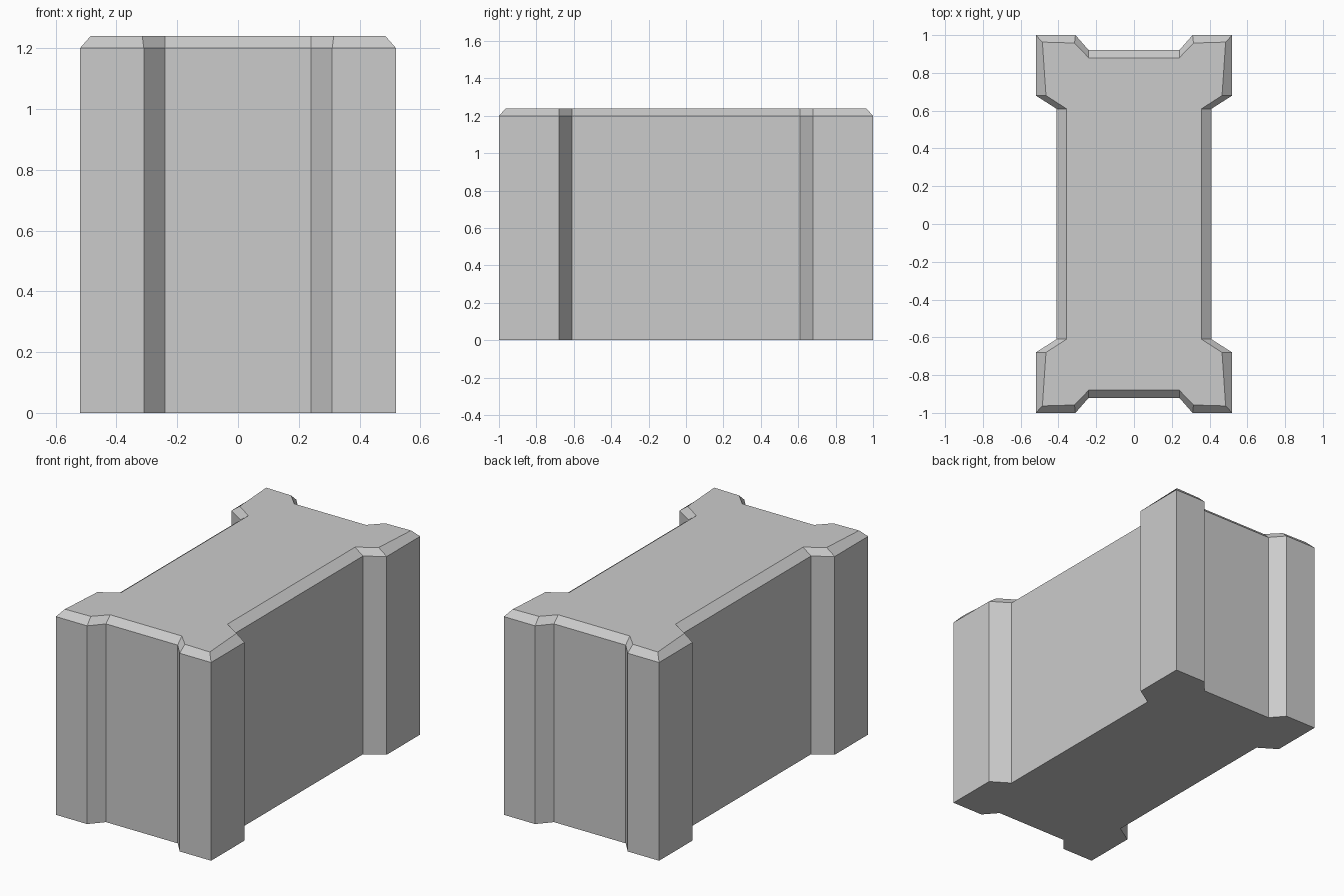
import bpy
import bmesh

cube = bpy.data.objects.get("Cube")
if cube:
    bpy.data.objects.remove(cube, do_unlink=True)

# Single stone grey material
grey = bpy.data.materials.new("stone_grey")
grey.use_nodes = True
colour = (0.6, 0.6, 0.6, 1)
grey.diffuse_color = colour
grey.node_tree.nodes["Principled BSDF"].inputs["Base Color"].default_value = colour


def full_outline(quarter):
    """Mirror the front quarter to the back, then turn the half around."""
    half = quarter + [(x, -y) for x, y in reversed(quarter)]
    return half + [(-x, -y) for x, y in half]


# Front quarter of the wall outline and of the smaller top outline
wall = full_outline([(0.24, -0.92), (0.31, -1), (0.52, -1), (0.52, -0.68), (0.41, -0.61)])
rim = full_outline([(0.24, -0.88), (0.315, -0.958), (0.485, -0.963), (0.466, -0.68), (0.357, -0.61)])

# Straight walls, chamfered rim, closed top and bottom
bm = bmesh.new()
rings = [[bm.verts.new((x, y, z)) for x, y in outline]
         for outline, z in ((wall, 0), (wall, 1.2), (rim, 1.24))]
for low, high in zip(rings, rings[1:]):
    for i in range(len(low)):
        j = (i + 1) % len(low)
        bm.faces.new((low[i], low[j], high[j], high[i]))
bm.faces.new(rings[-1])
bm.faces.new(reversed(rings[0]))
bmesh.ops.recalc_face_normals(bm, faces=bm.faces)

mesh = bpy.data.meshes.new("paving_block")
bm.to_mesh(mesh)
bm.free()
mesh.materials.append(grey)
block = bpy.data.objects.new("paving_block", mesh)
bpy.context.collection.objects.link(block)
